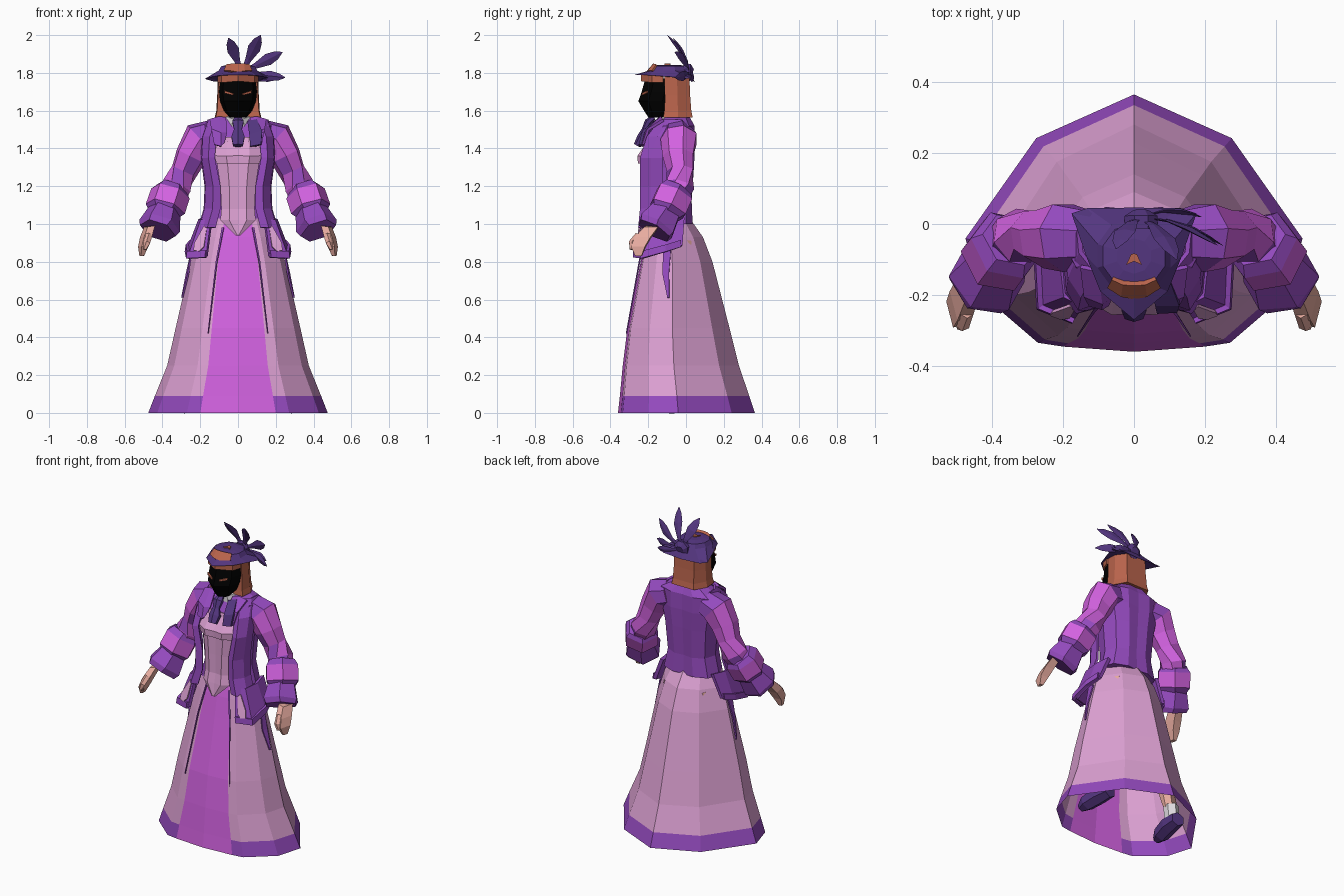
import bpy, bmesh
from math import cos, sin, pi
from mathutils import Vector

cube = bpy.data.objects.get("Cube")
if cube:
    bpy.data.objects.remove(cube, do_unlink=True)


def material(name, *rgb):
    lin = [((c / 255 + 0.055) / 1.055) ** 2.4 if c > 10 else c / 3295 for c in rgb]
    m = bpy.data.materials.new(name)
    m.use_nodes = True
    m.diffuse_color = (*lin, 1)
    m.node_tree.nodes["Principled BSDF"].inputs["Base Color"].default_value = (*lin, 1)
    return m


PINK = material("dusty pink", 220, 160, 210)
MAGENTA = material("magenta", 210, 98, 224)
PURPLE = material("purple", 148, 74, 190)
DARK = material("dark purple", 84, 54, 128)
HAIR = material("auburn", 186, 100, 76)
SKIN = material("skin", 232, 172, 160)
BLACK = material("black", 0, 0, 0)
WHITE = material("white", 225, 220, 225)


def loft(name, rings, mats, rule=None, closed=True, caps=(True, True), thick=0, mirror=False):
    """Skin a list of rings; rule(row, column) picks the material."""
    bm = bmesh.new()
    rows = [[bm.verts.new(p) for p in r] for r in rings]
    n = len(rows[0])
    for i in range(len(rows) - 1):
        for j in range(n if closed else n - 1):
            k = (j + 1) % n
            f = bm.faces.new((rows[i][j], rows[i][k], rows[i + 1][k], rows[i + 1][j]))
            if rule:
                f.material_index = rule(i, j)
    for on, row in zip(caps, (rows[0], rows[-1])):
        if on and closed:
            bm.faces.new(row)
    bmesh.ops.recalc_face_normals(bm, faces=bm.faces[:])
    me = bpy.data.meshes.new(name)
    bm.to_mesh(me)
    bm.free()
    for m in mats:
        me.materials.append(m)
    ob = bpy.data.objects.new(name, me)
    bpy.context.collection.objects.link(ob)
    if thick:
        s = ob.modifiers.new("thickness", "SOLIDIFY")
        s.thickness, s.offset = thick, 0
    if mirror:
        ob.modifiers.new("mirror", "MIRROR").use_mirror_merge = False
    return ob


def body_rings(half, levels):
    """Symmetric rings from a half outline and (z, half width, front, back)."""
    full = half + [(-u, v) for u, v in half[-2:0:-1]]
    return [[(u * w, f + v * (b - f), z) for u, v in full] for z, w, f, b in levels]


def tube(name, path, n, mats, squash=1, **kw):
    """Tube along (x, y, z, radius) points."""
    pts = [Vector(p[:3]) for p in path]
    rings = []
    for i, p in enumerate(path):
        d = pts[min(i + 1, len(pts) - 1)] - pts[max(i - 1, 0)]
        q = d.to_track_quat("Z", "Y")
        rings.append([pts[i] + q @ Vector((p[3] * cos(2 * pi * k / n + pi / n),
                      p[3] * squash * sin(2 * pi * k / n + pi / n), 0)) for k in range(n)])
    return loft(name, rings, mats, **kw)


# Skirt: open shell with hem band and front panel
skirt_half = [(0, 0), (.42, .02), (.57, .035), (.9, .22), (1, .44), (.58, .83), (0, 1)]
loft("skirt", body_rings(skirt_half, [
    (0, .475, -.36, .365), (.09, .44, -.35, .335), (.25, .375, -.335, .28), (.45, .33, -.31, .23),
    (.8, .25, -.24, .14), (.93, .21, -.215, .09), (1.03, .165, -.19, .02)]),
    [PINK, PURPLE, MAGENTA], lambda i, j: 2 if j in (0, 11) else int(i == 0), caps=(False, True))
# Pleats beside the front panel and ribbons below the flaps
loft("panel_pleat", [[(.157, -.316, .42), (.16, -.314, .42)], [(.11, -.248, .8), (.117, -.245, .8)],
                     [(.075, -.21, .98), (.085, -.205, .98)]],
     [PURPLE], closed=False, thick=.006, mirror=True)
loft("side_ribbon", [[(.245, -.12, .86), (.242, -.08, .86)], [(.262, -.125, .74), (.272, -.09, .74)],
                     [(.294, -.098, .61), (.297, -.088, .61)]],
     [PURPLE], closed=False, thick=.008, mirror=True)

# Legs and shoes
tube("leg", [(.1, -.04, .9, .08), (.22, -.04, .47, .06), (.26, .03, .15, .04)], 6, [SKIN], mirror=True)
tube("sock", [(.258, .03, .17, .045), (.265, .035, .06, .045)], 6, [WHITE], mirror=True)
tube("shoe", [(.26, .09, .06, .045), (.27, .0, .06, .055), (.285, -.09, .045, .05),
              (.29, -.14, .03, .025)], 6, [DARK], mirror=True)

# Jacket body
jacket_half = [(0, 0), (.45, .02), (.82, .15), (1, .5), (.85, .85), (.4, 1), (0, .97)]
loft("jacket", body_rings(jacket_half, [
    (1.0, .185, -.19, .035), (1.12, .155, -.19, .03), (1.3, .17, -.2, .042), (1.42, .195, -.2, .048),
    (1.52, .2, -.15, .045), (1.565, .11, -.12, .02)]), [PURPLE])


def front_rows(rows):
    return [[(-w, y + w * .3, z), (-w * .5, y, z), (0, y + .005, z), (w * .5, y, z), (w, y + w * .3, z)]
            for z, w, y in rows]


# Bodice with pointed waist and raised bust
loft("bodice", front_rows([(1.46, .1, -.19), (1.33, .11, -.228), (1.2, .09, -.228), (1.08, .085, -.23),
     (1.02, .09, -.242), (.94, .008, -.25)]), [PINK], closed=False, thick=.012)
loft("bust", front_rows([(1.435, .11, -.2), (1.36, .122, -.252), (1.32, .112, -.25)]),
     [PINK], closed=False, thick=.01)
# Open jacket fronts
loft("jacket_front", [[(a, y, z), ((a + b) / 2, y - .012, z), (b, y + .04, z), (b + .005, y + .1, z)]
     for z, a, b, y in [(1.55, .07, .15, -.12), (1.46, .115, .18, -.19), (1.35, .125, .185, -.225),
                        (1.2, .095, .165, -.225), (1.08, .095, .17, -.225), (.98, .12, .2, -.235)]],
     [PURPLE], closed=False, thick=.014, mirror=True)
# Lapels, collar and neck scarf with one loose tail
loft("lapel", [[(.065, -.14, 1.56), (.1, -.13, 1.565), (.15, -.12, 1.55)],
               [(.06, -.195, 1.48), (.09, -.22, 1.48), (.14, -.2, 1.5)],
               [(.075, -.225, 1.43), (.09, -.235, 1.41), (.125, -.225, 1.42)]],
     [PURPLE], closed=False, thick=.015, mirror=True)
loft("scarf_tail", [[(.05, -.165, 1.54), (.1, -.15, 1.55)], [(.06, -.225, 1.47), (.128, -.225, 1.49)],
                    [(.065, -.246, 1.41), (.122, -.243, 1.42)]], [DARK], closed=False, thick=.015)
tube("neck", [(0, -.06, 1.5, .06), (0, -.1, 1.62, .05)], 8, [SKIN])
tube("collar", [(0, -.07, 1.53, .095), (0, -.09, 1.58, .07)], 8, [WHITE])
tube("scarf", [(0, -.17, 1.565, .02), (0, -.2, 1.54, .034), (0, -.22, 1.5, .024), (0, -.235, 1.46, .04),
               (0, -.26, 1.415, .03)], 6, [DARK], squash=.6)

# Hip flaps with pocket plates
flap_top = [(.14, -.225, 1.02), (.19, -.2, 1.02), (.2, -.1, 1.02), (.18, -.01, 1.03)]
flap_low = [(.165, -.262, .83), (.257, -.225, .825), (.262, -.1, .86), (.24, -.02, .885)]
loft("hip_flap", [flap_top, flap_low], [PURPLE], closed=False, thick=.022, mirror=True)
loft("flap_hem", [[(x * 1.02, y - .008, z + .03) for x, y, z in flap_low],
                  [(x * 1.04, y - .01, z - .008) for x, y, z in flap_low]],
     [PURPLE], closed=False, thick=.02, mirror=True)
loft("pocket", [[(.165, -.236, .98), (.18, -.229, .99)], [(.18, -.262, .88), (.23, -.247, .9)],
                [(.205, -.266, .855), (.235, -.255, .86)]], [PINK], closed=False, thick=.009, mirror=True)

# Sleeves, cuffs and hands
tube("sleeve", [(.13, -.04, 1.47, .085), (.2, -.035, 1.45, .1), (.25, -.04, 1.36, .085), (.285, -.03, 1.28, .072),
                (.325, -.035, 1.2, .08), (.36, -.07, 1.12, .07)], 7, [MAGENTA, PURPLE],
     rule=lambda i, j: int(i == 0 or (i + j) % 5 == 0), mirror=True)
tube("upper_cuff", [(.347, -.045, 1.185, .085), (.358, -.06, 1.16, .107), (.385, -.095, 1.08, .108),
                    (.395, -.11, 1.05, .08)], 6, [PURPLE, MAGENTA],
     rule=lambda i, j: int(i == 1), mirror=True)
tube("lower_cuff", [(.38, -.09, 1.09, .08), (.415, -.155, .99, .112), (.425, -.17, .965, .1)],
     6, [PURPLE], mirror=True)
hand = [(.465, -.18, .985, .032), (.483, -.225, .93, .036), (.497, -.25, .88, .032), (.508, -.25, .83, .014)]
loft("hand", [[(x - w * .8, y - w, z + w * .2), (x + w * .4, y - w * 1.3, z), (x + w, y + w, z),
               (x - w * .6, y + w * 1.2, z)] for x, y, z, w in hand], [SKIN], mirror=True)
tube("thumb", [(.472, -.25, .94, .02), (.482, -.285, .9, .019), (.492, -.29, .865, .01)], 5, [SKIN], mirror=True)

# Masked head with eye slits
head_half = [(0, 0), (.3, .1), (.8, .25), (1, .6), (.7, 1), (0, 1)]
loft("masked_face", body_rings(head_half, [
    (1.565, .045, -.2, -.12), (1.6, .075, -.222, -.06), (1.65, .095, -.252, -.04),
    (1.7, .1, -.235, -.03), (1.77, .095, -.215, -.03)]), [BLACK])
loft("eye_slit", [[(.025, -.231, 1.682), (.026, -.23, 1.692)], [(.068, -.207, 1.692), (.071, -.205, 1.706)]],
     [HAIR], closed=False, thick=.009, mirror=True)

# Hair and fringe under the brim
hair_half = [(0, 0), (.96, 0), (1, .5), (.65, 1), (0, 1)]
loft("hair", body_rings(hair_half, [
    (1.565, .123, -.12, .035), (1.6, .115, -.115, .028), (1.68, .11, -.11, .022), (1.78, .107, -.115, .018)]), [HAIR])
loft("fringe", [[(-.103, -.12, z), (-.083, -.178, z), (0, -.232, z + .008), (.083, -.178, z), (.103, -.12, z)]
                for z in (1.786, 1.748)], [HAIR], closed=False, thick=.01)

# Three-cornered hat
brim = [(0, -.27, 1.79), (.095, -.19, 1.787), (.135, -.09, 1.78), (.176, .03, 1.768), (.13, .045, 1.755),
        (0, .046, 1.748)]
brim += [(-x, y, z) for x, y, z in brim[4:0:-1]]


def crown(r, z):
    return [(r * sin(k * pi / 5), -.09 - r * cos(k * pi / 5), z) for k in range(10)]


loft("hat", [brim, crown(.108, 1.812), crown(.092, 1.836), crown(.05, 1.843)], [DARK])
loft("hat_band", [[(-.072, -.175, 1.808), (-.035, -.2, 1.806), (0, -.206, 1.8), (.035, -.2, 1.806), (.072, -.175, 1.808)],
                  [(-.06, -.152, 1.84), (-.03, -.166, 1.844), (0, -.168, 1.844), (.03, -.166, 1.844), (.06, -.152, 1.84)]],
     [HAIR], closed=False, thick=.016)
loft("hat_badge", [[(-.022, -.115, 1.845), (0, -.105, 1.845), (.022, -.115, 1.845)],
                   [(-.008, -.085, 1.845), (0, -.083, 1.845), (.008, -.085, 1.845)]],
     [HAIR], closed=False, thick=.009)

# Rosette and feather plume
base = Vector((.02, .02, 1.8))
tube("rosette", [(.02, -.01, 1.80, .05), (.02, .022, 1.802, .05), (.02, .035, 1.798, .025)], 8, [DARK])
plume = [(-.05, -.07, 1.985, .032), (.12, -.1, 2.0, .034), (.235, -.06, 1.91, .032),
         (.25, -.06, 1.775, .027), (.19, .02, 1.762, .022)]
for i, (x, y, z, w) in enumerate(plume):
    tip = Vector((x, y, z))
    side = (tip - base).cross(Vector((0, 1, 0))).normalized()
    rings = []
    for t, k in ((0, .2), (.35, .5), (.65, 1), (.85, .7), (1, .05)):
        p = base.lerp(tip, t) + Vector((0, .02 * sin(pi * t), 0))
        rings.append([p - side * w * k, p + Vector((0, -.01 * k, 0)), p + side * w * k, p + Vector((0, .006 * k, 0))])
    loft(f"feather_{i + 1}", rings, [DARK])
